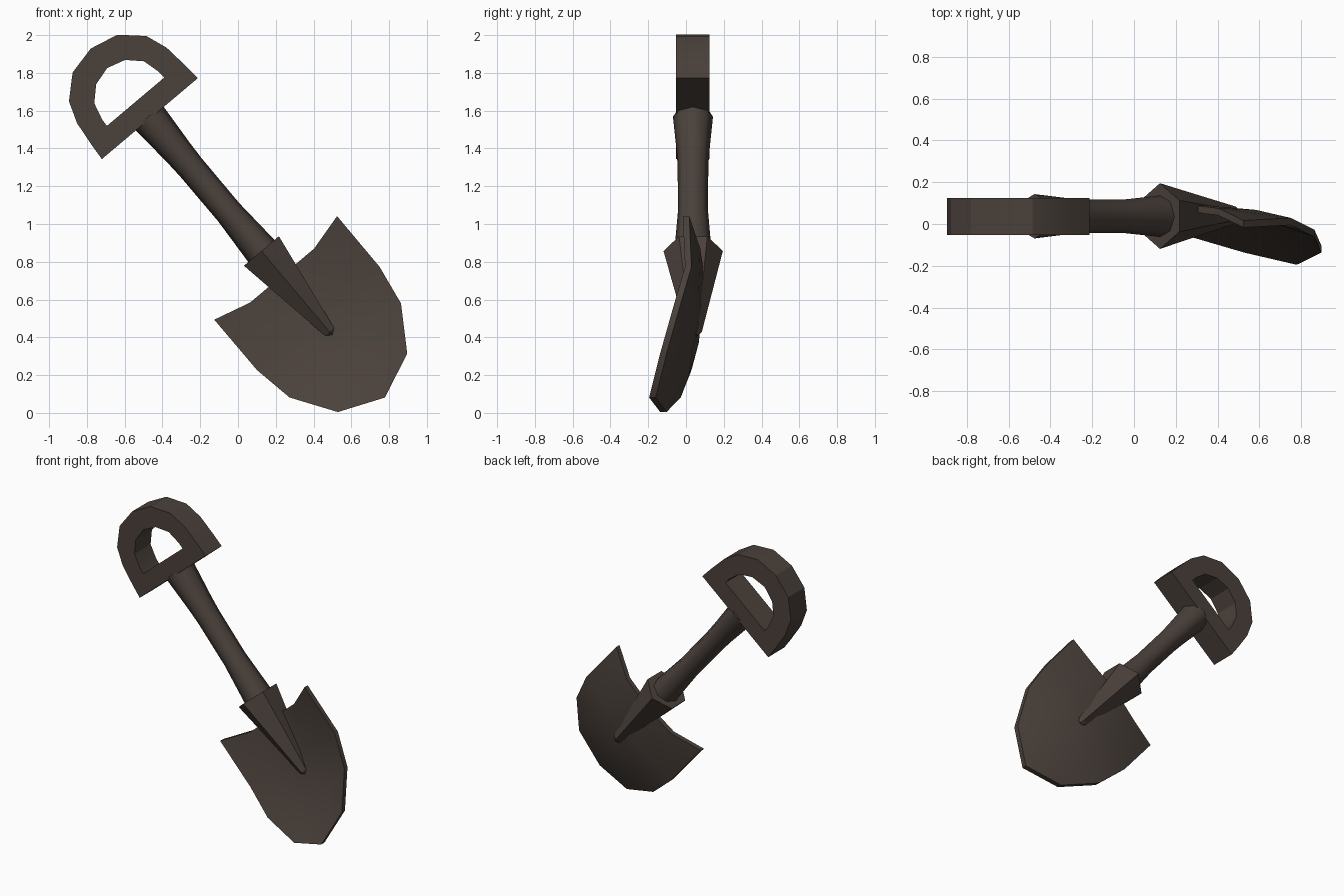
import bpy, bmesh, math
from mathutils import Vector

if "Cube" in bpy.data.objects:
    bpy.data.objects.remove(bpy.data.objects["Cube"])

mat = bpy.data.materials.new("dark_brown_iron")
mat.diffuse_color = (0.070, 0.053, 0.044, 1)
mat.use_nodes = True
mat.node_tree.nodes["Principled BSDF"].inputs["Base Color"].default_value = mat.diffuse_color


def P(s, t, y):
    """Tool frame: s runs down the shaft, t across it, y is depth."""
    return Vector((0.124 + 0.645 * s + 0.765 * t, y, 0.857 - 0.765 * s + 0.645 * t))


def finish(name, bm, angle):
    bmesh.ops.remove_doubles(bm, verts=bm.verts[:], dist=1e-5)
    bmesh.ops.recalc_face_normals(bm, faces=bm.faces[:])
    me = bpy.data.meshes.new(name)
    bm.to_mesh(me)
    bm.free()
    me.materials.append(mat)
    me.shade_smooth()
    me.set_sharp_from_angle(angle=math.radians(angle))
    ob = bpy.data.objects.new(name, me)
    bpy.context.collection.objects.link(ob)
    return ob


def thicken(bm, depth):
    """Extrude an open sheet along y."""
    r = bmesh.ops.extrude_face_region(bm, geom=bm.faces[:])
    moved = [g for g in r["geom"] if isinstance(g, bmesh.types.BMVert)]
    bmesh.ops.translate(bm, verts=moved, vec=(0, depth, 0))


def loft(name, sections, angle):
    """Skin closed rings given as lists of points and cap both ends."""
    bm = bmesh.new()
    rings = [[bm.verts.new(p) for p in sec] for sec in sections]
    n = len(rings[0])
    for a, b in zip(rings, rings[1:]):
        for i in range(n):
            j = (i + 1) % n
            bm.faces.new((a[i], a[j], b[j], b[i]))
    bm.faces.new(rings[0])
    bm.faces.new(rings[-1])
    return finish(name, bm, angle)


# D-shaped grip: mirrored outer and inner outlines
outer = [(-.916, .332), (-1.011, .325), (-1.145, .31), (-1.262, .268), (-1.366, .155), (-1.401, 0)]
inner = [(-1.033, .198), (-1.075, .196), (-1.168, .172), (-1.238, .1), (-1.266, 0)]
bm = bmesh.new()
edges = []
for half in (outer, inner):
    loop = half + [(s, -t) for s, t in reversed(half[:-1])]
    vs = [bm.verts.new(P(s, t, -0.052)) for s, t in loop]
    edges += [bm.edges.new((vs[i], vs[(i + 1) % len(vs)])) for i in range(len(vs))]
bmesh.ops.triangle_fill(bm, use_beauty=True, use_dissolve=False, edges=edges)
thicken(bm, 0.177)
finish("grip", bm, 20)

# Shaft: flared at both ends
sections = []
for s, r in [(-.93, .106), (-.68, .086), (-.58, .081), (-.27, .08), (.02, .1)]:
    sections.append([P(s, 0.92 * r * math.cos(k * math.pi / 4), 0.037 + r * math.sin(k * math.pi / 4))
                     for k in range(8)])
loft("shaft", sections, 50)

# Socket: six-sided taper running into the blade
hexagon = [(.121, .075), (0, .157), (-.121, .075), (-.121, -.075), (0, -.157), (.121, -.075)]
loft("socket", [[P(s, t * k, y + v * k) for t, v in hexagon]
                for s, k, y in [(0, 1, .038), (.56, .26, .043), (.585, .12, .043)]], 25)

# Blade: dished sheet; rows are (s centre, s edge, half width, y centre, y edge)
rows = [(.17, .117, .425, .08, 0), (.45, .467, .424, .065, .012), (.69, .688, .386, .015, -.045),
        (.915, .912, .24, -.11, -.12), (1.014, 1.014, 0, -.178, -.178)]
fractions = [-1, -.52, 0, .52, 1]
bm = bmesh.new()
grid = []
for i, (sc, se, w, yc, ye) in enumerate(rows):
    row = []
    for f in fractions:
        s = se if abs(f) == 1 else sc
        row.append(bm.verts.new(P(s, f * w, ye + (yc - ye) * (1 - f * f) - 0.017)))
    grid.append(row)
for a, b in zip(grid, grid[1:]):
    for i in range(4):
        bm.faces.new((a[i], a[i + 1], b[i + 1], b[i]))
bmesh.ops.remove_doubles(bm, verts=bm.verts[:], dist=1e-5)
thicken(bm, 0.034)
finish("blade", bm, 40)
